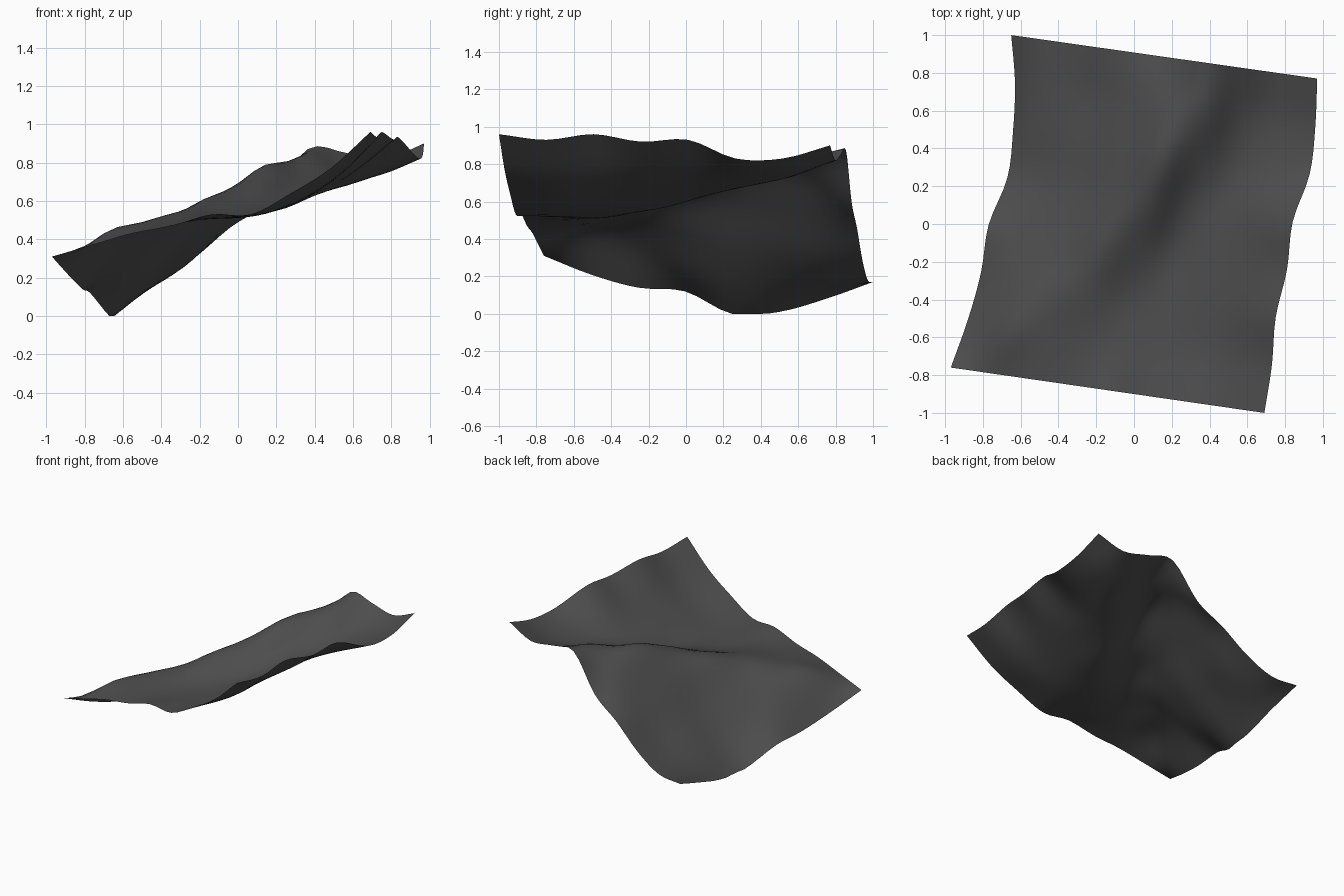
import bpy
import bmesh
import math

if "Cube" in bpy.data.objects:
    bpy.data.objects.remove(bpy.data.objects["Cube"], do_unlink=True)

# Heights in hundredths: rows run front to back, columns run along +x
HEIGHTS = [
    [31, 37, 43, 47, 53, 53, 64, 77, 96],
    [21, 44, 48, 50, 51, 53, 61, 74, 93],
    [14, 38, 51, 55, 52, 54, 62, 75, 96],
    [12, 25, 44, 61, 60, 56, 64, 76, 92],
    [0, 17, 38, 62, 71, 63, 65, 77, 93],
    [1, 16, 35, 60, 79, 72, 68, 74, 83],
    [8, 16, 30, 53, 75, 83, 74, 75, 83],
    [17, 18, 29, 46, 60, 87, 85, 82, 90],
]
# Wavering side edges, x in hundredths for each row
EDGE_LOW_X = [-97, -88, -81, -77, -67, -64, -63, -65]
EDGE_HIGH_X = [69, 73, 75, 81, 84, 93, 96, 97]
STEPS = 4


def spline(values, t):
    """Smooth curve through evenly spaced values, t counted in values."""
    last = len(values) - 1
    i = min(int(t), last - 1)
    f = t - i
    b, c = values[i], values[i + 1]
    a = values[i - 1] if i > 0 else 2 * b - c
    d = values[i + 2] if i + 2 <= last else 2 * c - b
    return b + f / 2 * (c - a + f * (2 * a - 5 * b + 4 * c - d
                                     + f * (3 * (b - c) + d - a)))


def mix(a, b, f):
    return a + (b - a) * f


def surface_point(row, col):
    """Position on the sheet for fractional row and column numbers."""
    t = row / (len(HEIGHTS) - 1)
    s = col / (len(HEIGHTS[0]) - 1)
    x = mix(spline(EDGE_LOW_X, row), spline(EDGE_HIGH_X, row), s) / 100
    y = mix(mix(-0.76, 1.0, t), mix(-1.0, 0.77, t), s)
    z = spline([spline(line, col) for line in HEIGHTS], row) / 100
    return x, y, max(z, 0)


# Dark stone colour
stone = bpy.data.materials.new("dark_grey_stone")
stone.use_nodes = True
colour = (0.075, 0.075, 0.075, 1)
stone.diffuse_color = colour
shader = stone.node_tree.nodes["Principled BSDF"]
shader.inputs["Base Color"].default_value = colour
shader.inputs["Roughness"].default_value = 0.9

# Folded ground sheet
bm = bmesh.new()
rows = (len(HEIGHTS) - 1) * STEPS + 1
cols = (len(HEIGHTS[0]) - 1) * STEPS + 1
grid = [[bm.verts.new(surface_point(r / STEPS, c / STEPS)) for c in range(cols)]
        for r in range(rows)]
for near, far in zip(grid, grid[1:]):
    for c in range(cols - 1):
        bm.faces.new((near[c], near[c + 1], far[c + 1], far[c]))
mesh = bpy.data.meshes.new("rock_sheet")
bm.to_mesh(mesh)
bm.free()
mesh.materials.append(stone)
sheet = bpy.data.objects.new("rock_sheet", mesh)
bpy.context.collection.objects.link(sheet)

# Smooth shading
bpy.context.view_layer.objects.active = sheet
sheet.select_set(True)
bpy.ops.object.shade_smooth_by_angle(angle=math.radians(60))
